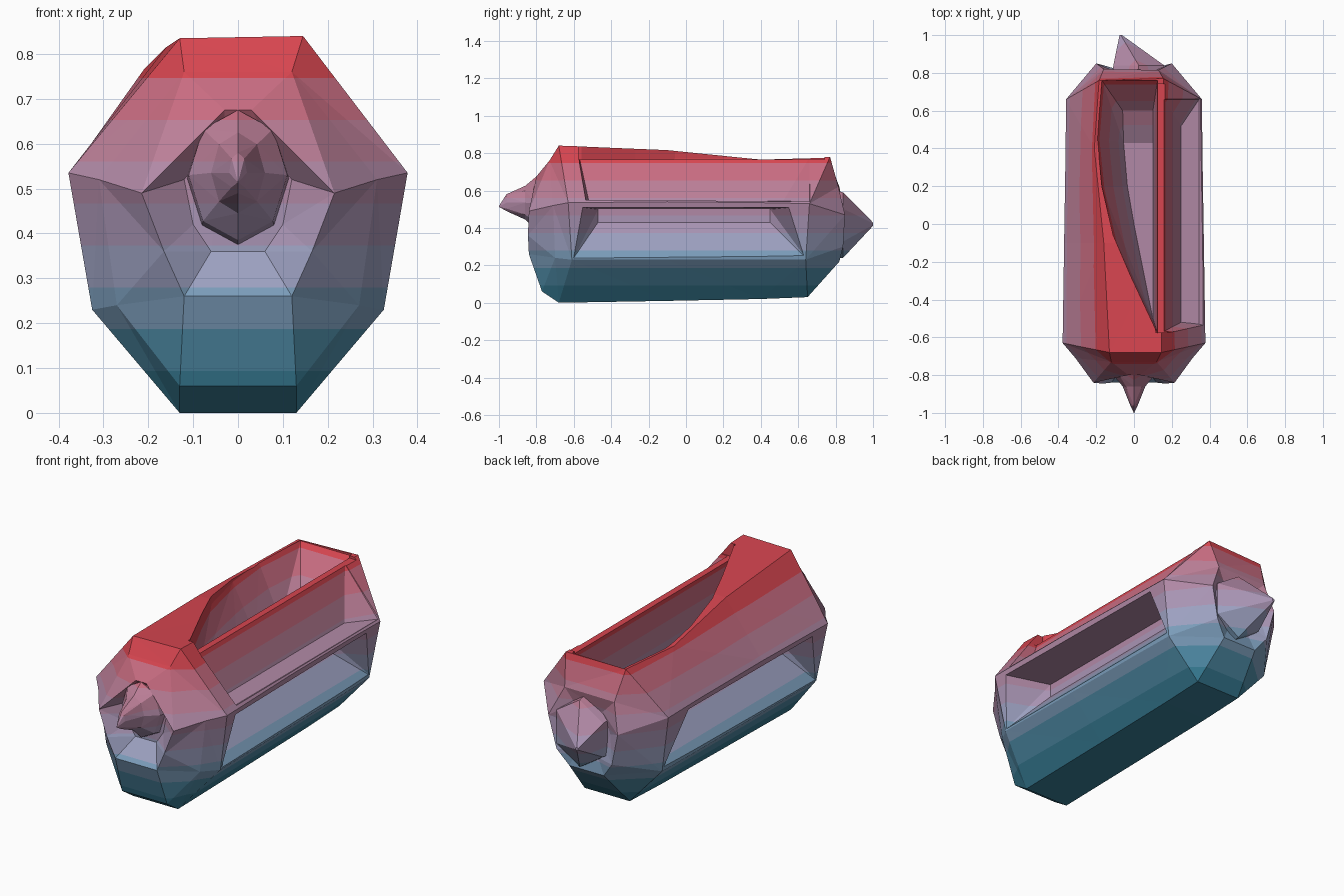
import bpy, bmesh, math
from mathutils import Vector

if "Cube" in bpy.data.objects:
    bpy.data.objects.remove(bpy.data.objects["Cube"])


def to_object(name, bm):
    bmesh.ops.recalc_face_normals(bm, faces=bm.faces[:])
    mesh = bpy.data.meshes.new(name)
    bm.to_mesh(mesh)
    bm.free()
    obj = bpy.data.objects.new(name, mesh)
    bpy.context.collection.objects.link(obj)
    return obj


def loft(name, rings):
    """Skin equal-length rings and cap both ends."""
    bm = bmesh.new()
    rows = [[bm.verts.new(p) for p in ring] for ring in rings]
    n = len(rows[0])
    for a, b in zip(rows, rows[1:]):
        for i in range(n):
            j = (i + 1) % n
            bm.faces.new((a[i], a[j], b[j], b[i]))
    bm.faces.new(rows[0][::-1])
    bm.faces.new(rows[-1])
    bmesh.ops.triangulate(bm, faces=bm.faces[:])
    return to_object(name, bm)


def hull(name, points):
    bm = bmesh.new()
    for p in points:
        bm.verts.new(p)
    bmesh.ops.convex_hull(bm, input=bm.verts[:])
    obj = to_object(name, bm)
    obj.hide_render = True
    return obj


def octagon(bottom, low, side, top, left_top=None):
    """Mirror four (x, y, z) corners into an eight-sided ring."""
    half = [bottom, low, side, top]
    ring = half + [(-x, y, z) for x, y, z in reversed(half)]
    if left_top:
        ring[4] = left_top
    return ring


# Faceted body with hollowed front and back ends; the upper left bulges
body = loft("body", [
    octagon((.06, -.76, .36), (.10, -.76, .42), (.12, -.76, .52), (.03, -.77, .63)),
    octagon((.12, -.84, .26), (.165, -.845, .36), (.215, -.84, .49), (.03, -.80, .675)),
    octagon((.13, -.77, .06), (.27, -.70, .24), (.31, -.71, .52), (.12, -.73, .76)),
    octagon((.13, -.68, .0), (.325, -.61, .23), (.378, -.63, .535), (.145, -.68, .84), (-.13, -.68, .835)),
    octagon((.13, -.1, .01), (.32, -.1, .23), (.37, -.1, .54), (.145, -.1, .82), (-.16, -.1, .815)),
    octagon((.13, .4, .02), (.315, .4, .23), (.362, .4, .535), (.155, .4, .77), (-.21, .4, .765)),
    octagon((.13, .65, .03), (.31, .64, .23), (.36, .66, .53), (.155, .77, .78), (-.185, .76, .775)),
    octagon((.10, .82, .22), (.16, .84, .30), (.20, .85, .47), (.13, .815, .62), (-.16, .82, .62)),
    octagon((.06, .81, .30), (.10, .81, .36), (.13, .81, .44), (.08, .80, .54)),
])

cutters = []

# Deep slanted pocket in both lower sides, shorter along its top edge
for s, t0, t1 in ((1, -.57, .58), (-1, -.52, .50)):
    pts = []
    for x, z, y0, y1 in ((.15, .43, -.47, .45), (.15, .50, -.47, .45),
                         (.42, .512, t0, t1), (.325, .24, -.60, .64),
                         (.42, .15, -.63, .68)):
        pts += [(s * x, y0, z), (s * x, y1, z)]
    cutters.append(hull("side_pocket_cutter", pts))

# Shallow notch along the upper right side only
pts = []
for x, z, y0, y1 in ((.155, .775, -.57, .66), (.25, .545, -.52, .52),
                     (.345, .537, -.53, .66), (.45, .60, -.56, .70),
                     (.28, .90, -.60, .72)):
    pts += [(x, y0, z), (x, y1, z)]
cutters.append(hull("upper_notch_cutter", pts))

# Trim the right rim down to one level behind the front crest
cutters.append(hull("right_rim_cutter", [(x, y, z) for x in (.115, .4)
                                         for y in (-.575, .74) for z in (.767, .95)]))

# Top opening with a diagonal left edge and a long sloped back wall
rim = [(.125, -.58), (-.02, -.27), (-.11, -.06), (-.17, .2), (-.195, .45), (-.17, .76), (.125, .76)]
floor = [(.10, -.5), (.05, -.25), (0, 0), (-.035, .2), (-.055, .43), (.10, .43)]
cutters.append(hull("top_opening_cutter",
                    [(x, y, z) for x, y in rim for z in (.77, .95)] +
                    [(x, y, .51) for x, y in floor] +
                    [(-.06, .60, .60), (.10, .60, .60)]))

# Carve the body, then drop the cutters
for c in cutters:
    mod = body.modifiers.new("carve", 'BOOLEAN')
    mod.operation = 'DIFFERENCE'
    mod.solver = 'EXACT'
    mod.object = c
bpy.context.view_layer.update()
carved = bpy.data.meshes.new_from_object(
    body.evaluated_get(bpy.context.evaluated_depsgraph_get()))
body.modifiers.clear()
body.data = carved
for c in cutters:
    bpy.data.objects.remove(c, do_unlink=True)


def spike(name, profile, tip, sides):
    """Faceted spike: (y, centre x, centre z, radius x, radius z) rings and a tip."""
    rings = []
    for y, cx, cz, rx, rz in profile:
        ring = []
        for i in range(sides):
            a = math.pi / 2 + i * math.tau / sides
            ring.append((cx + rx * math.cos(a), y, cz + rz * math.sin(a)))
        rings.append(ring)
    last = profile[-1]
    rings.append([tuple(Vector(tip) + (Vector(p) - Vector((last[1], p[1], last[2]))) * .05)
                  for p in rings[-1]])
    return loft(name, rings)


# Nose spike inside the front pocket, and the larger rear spike
nose = spike("front_spike", [(-.74, 0, .52, .115, .15), (-.80, 0, .53, .11, .145),
                             (-.86, 0, .535, .06, .09), (-.96, 0, .535, .02, .045)],
             (0, -1.0, .515), 8)
tail = spike("rear_spike", [(.76, .02, .42, .16, .19), (.84, .025, .415, .155, .175)],
             (-.07, 1.0, .42), 6)

# Height gradient: blue base through mauve to red crest
stops = [(.04, .21, .31), (.08, .27, .40), (.20, .34, .50), (.34, .36, .54), (.40, .30, .46),
         (.44, .25, .38), (.50, .21, .31), (.58, .15, .22), (.68, .06, .08)]
materials = []
for i, c in enumerate(stops):
    m = bpy.data.materials.new("height_band_%d" % i)
    m.diffuse_color = (*c, 1)
    m.use_nodes = True
    m.node_tree.nodes["Principled BSDF"].inputs["Base Color"].default_value = m.diffuse_color
    materials.append(m)
step = .84 / len(stops)
for obj in (body, nose, tail):
    obj.data.materials.clear()
    for m in materials:
        obj.data.materials.append(m)
    bm = bmesh.new()
    bm.from_mesh(obj.data)
    for i in range(1, len(stops)):
        bmesh.ops.bisect_plane(bm, geom=bm.verts[:] + bm.edges[:] + bm.faces[:],
                               plane_co=(0, 0, i * step), plane_no=(0, 0, 1))
    for f in bm.faces:
        f.smooth = False
        f.material_index = max(0, min(len(stops) - 1, int(f.calc_center_median().z / step)))
    bm.to_mesh(obj.data)
    bm.free()
